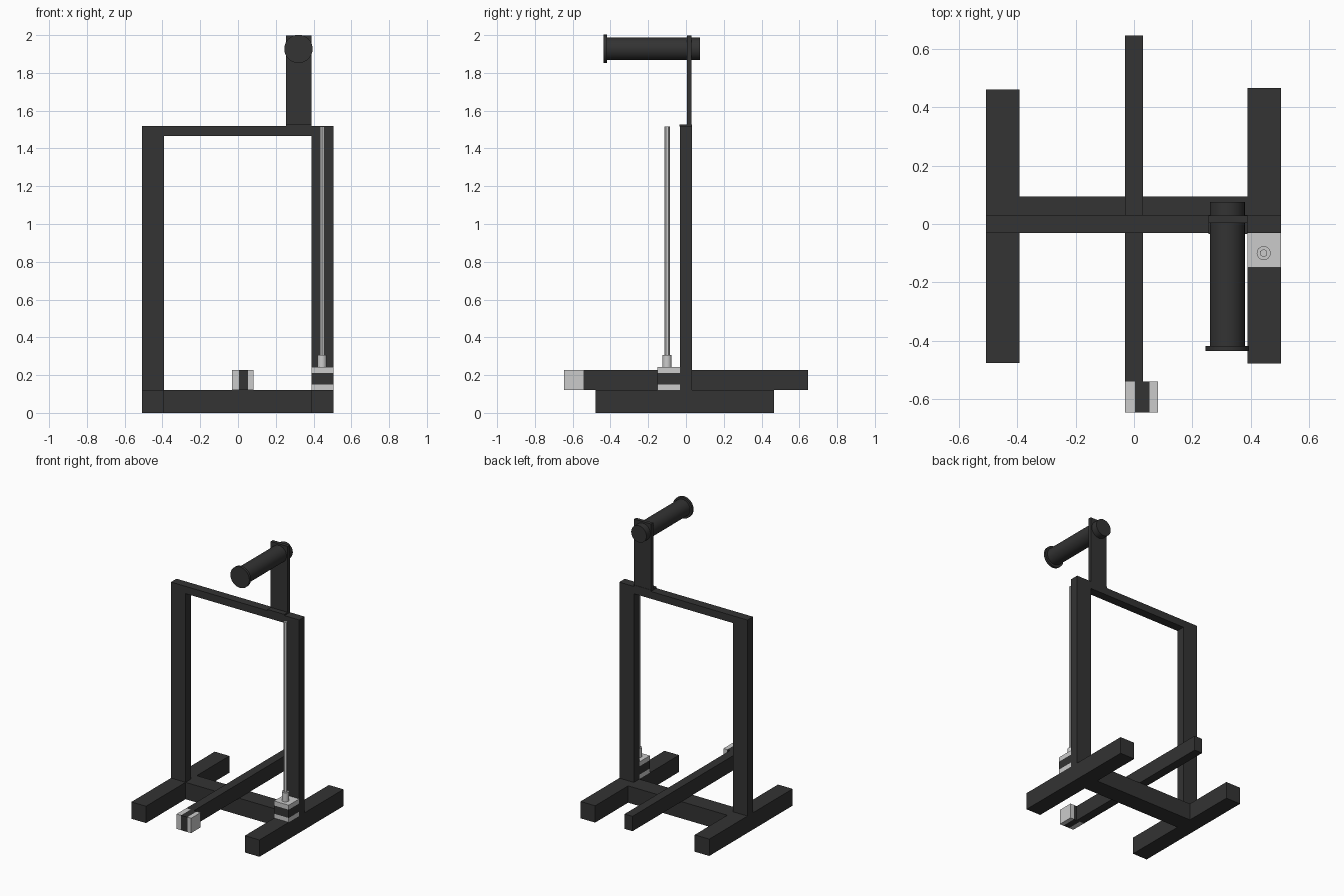
import bpy
from math import pi

if "Cube" in bpy.data.objects:
    bpy.data.objects.remove(bpy.data.objects["Cube"])

dark = bpy.data.materials.new("dark_steel")
dark.diffuse_color = (0.033, 0.033, 0.033, 1)
dark.use_nodes = True
dark.node_tree.nodes["Principled BSDF"].inputs["Base Color"].default_value = dark.diffuse_color


def finish(ob, name, mat):
    ob.name = name
    if mat:
        ob.data.materials.append(mat)
    return ob


def box(name, x, y, z, mat=dark):
    """Box from (min, max) ranges."""
    bpy.ops.mesh.primitive_cube_add(size=1, location=[sum(r) / 2 for r in (x, y, z)])
    ob = bpy.context.object
    ob.scale = [r[1] - r[0] for r in (x, y, z)]
    bpy.ops.object.transform_apply(location=False, rotation=False, scale=True)
    return finish(ob, name, mat)


def rod(name, radius, centre, length, sides=32, along_y=False, mat=dark):
    bpy.ops.mesh.primitive_cylinder_add(vertices=sides, radius=radius, depth=length,
                                        location=centre,
                                        rotation=(pi / 2 if along_y else 0, 0, 0))
    if sides > 8:
        bpy.ops.object.shade_smooth_by_angle()
    return finish(bpy.context.object, name, mat)


# Feet and side posts
for side, x, y in (("left", (-0.507, -0.392), (-0.477, 0.462)),
                   ("right", (0.39, 0.505), (-0.479, 0.467))):
    box(side + "_foot", x, y, (0, 0.12))
    box(side + "_post", x, (-0.031, 0.031), (0.12, 1.518))

# Cross members and long central beam
box("base_crossbeam", (-0.392, 0.39), (-0.031, 0.095), (0, 0.12))
box("top_bar", (-0.392, 0.39), (-0.031, 0.031), (1.466, 1.518))
box("centre_beam", (-0.031, 0.031), (-0.54, 0.647), (0.12, 0.226))

# Layered stop at the front of the central beam
for name, x, mat in (("stop_plate_left", (-0.031, 0.004), None),
                     ("stop_pad", (0.004, 0.053), dark),
                     ("stop_plate_right", (0.053, 0.083), None)):
    box(name, x, (-0.647, -0.54), (0.12, 0.226), mat)

# Layered block carrying the vertical rod
for name, z, mat in (("rod_block_bottom", (0.12, 0.151), None),
                     ("rod_block_pad", (0.151, 0.21), dark),
                     ("rod_block_top", (0.21, 0.242), None)):
    box(name, (0.39, 0.505), (-0.15, -0.031), z, mat)
rod("rod_collar", 0.024, (0.445, -0.1, 0.273), 0.066, 16, mat=None)
rod("vertical_rod", 0.014, (0.445, -0.1, 0.91), 1.21, 6, mat=None)

# Upright bracket on the top bar
box("bracket_base", (0.255, 0.389), (-0.034, 0.031), (1.516, 1.528))
box("bracket_plate", (0.255, 0.389), (0.004, 0.029), (1.528, 1.998))

# Roller arm with end flange
rod("roller", 0.06, (0.32, -0.175, 1.927), 0.5, along_y=True)
rod("roller_flange", 0.075, (0.32, -0.427, 1.927), 0.018, along_y=True)
